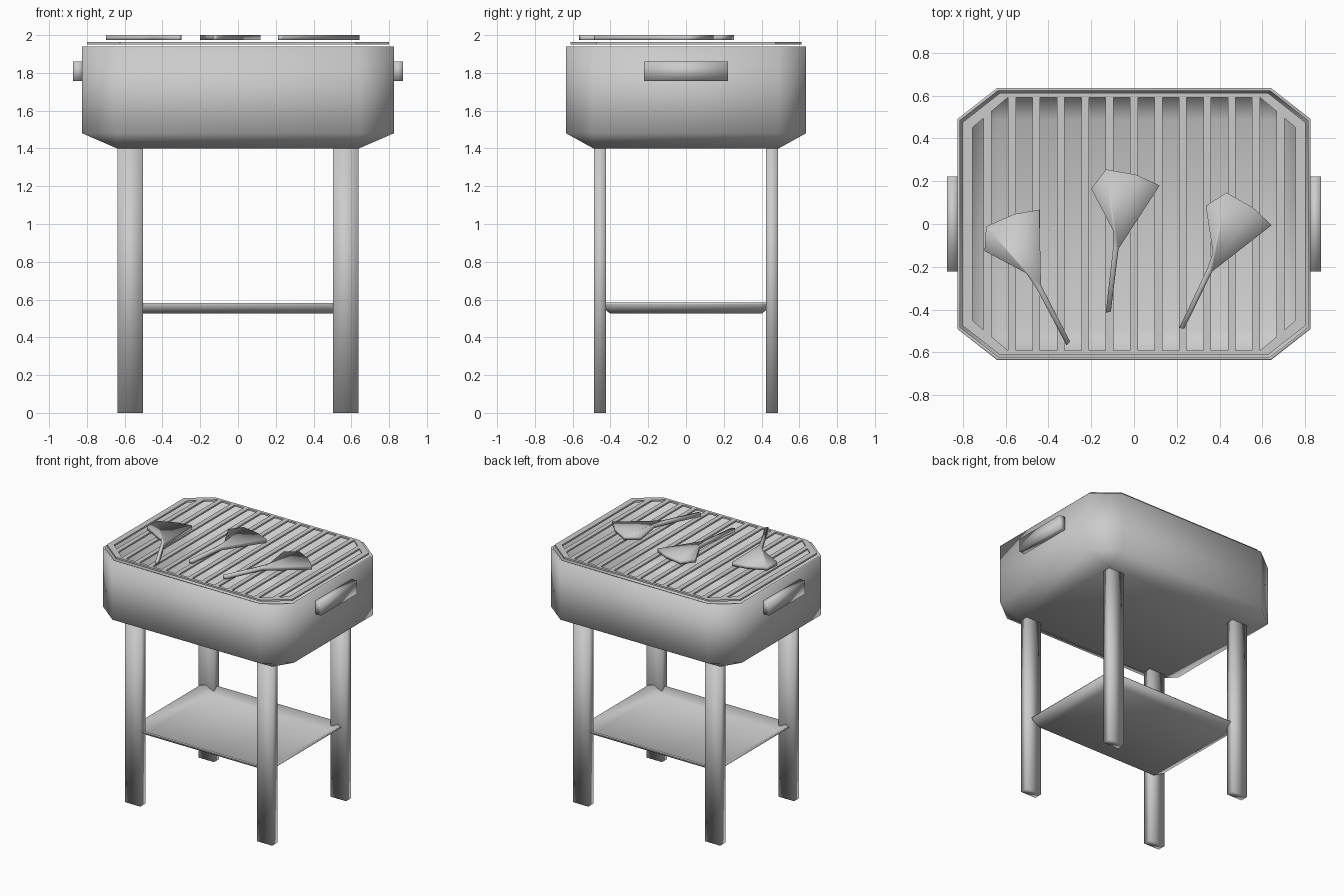
import bpy, bmesh
from math import radians, cos, sin

if "Cube" in bpy.data.objects:
    bpy.data.objects.remove(bpy.data.objects["Cube"])


def make_object(name, bm, smooth=None):
    bmesh.ops.recalc_face_normals(bm, faces=bm.faces)
    me = bpy.data.meshes.new(name)
    bm.to_mesh(me)
    bm.free()
    ob = bpy.data.objects.new(name, me)
    bpy.context.collection.objects.link(ob)
    if smooth == "all":
        for p in me.polygons:
            p.use_smooth = True
    return ob


def octagon(x, y, X, Y):
    # rectangle X by Y with cut corners, anticlockwise from the back right
    return [(X, y), (x, Y), (-x, Y), (-X, y), (-X, -y), (-x, -Y), (x, -Y), (X, -y)]


def prism(bm, outline, z0, z1):
    low = [bm.verts.new((x, y, z0)) for x, y in outline]
    top = [bm.verts.new((x, y, z1)) for x, y in outline]
    n = len(outline)
    bm.faces.new(low[::-1])
    bm.faces.new(top)
    for i in range(n):
        j = (i + 1) % n
        bm.faces.new((low[i], low[j], top[j], top[i]))


def box(name, x0, x1, y0, y1, z0, z1):
    bm = bmesh.new()
    prism(bm, [(x0, y0), (x1, y0), (x1, y1), (x0, y1)], z0, z1)
    return make_object(name, bm, "all")


def tray(name, x, y, X, Y, heights, thickness):
    # rectangular floor rising to an octagonal rim, open at the top
    bm = bmesh.new()
    floor = [bm.verts.new((sx * x, sy * y, heights[0]))
             for sx, sy in ((1, 1), (-1, 1), (-1, -1), (1, -1))]
    rings = [[bm.verts.new((a, b, z)) for a, b in octagon(x, y, X, Y)] for z in heights[1:]]
    r = rings[0]
    bm.faces.new(floor[::-1])
    for i in range(4):
        j = (i + 1) % 4
        bm.faces.new((floor[i], r[2 * i], r[2 * i + 1]))
        bm.faces.new((floor[i], r[2 * i + 1], r[2 * j], floor[j]))
    for lo, hi in zip(rings, rings[1:]):
        for i in range(8):
            j = (i + 1) % 8
            bm.faces.new((lo[i], lo[j], hi[j], hi[i]))
    me = make_object(name, bm, "all")
    # make sure normals face outward before thickening inward
    if me.data.polygons[0].normal.z > 0:
        me.data.flip_normals()
    mod = me.modifiers.new("wall", 'SOLIDIFY')
    mod.thickness = thickness
    mod.offset = -1
    return me


# fire bowl and lower shelf
tray("fire_bowl", 0.64, 0.49, 0.825, 0.635, (1.40, 1.48, 1.94), 0.015)
tray("lower_shelf", 0.52, 0.40, 0.61, 0.465, (0.525, 0.575), 0.01)

# legs and side handles
for sx, side in ((-1, "left"), (1, "right")):
    for sy, end in ((-1, "front"), (1, "back")):
        xs = sorted((sx * 0.503, sx * 0.637))
        ys = sorted((sy * 0.423, sy * 0.487))
        box(f"{end}_{side}_leg", *xs, *ys, 0, 1.40)
    box(f"{side}_handle", *sorted((sx * 0.82, sx * 0.873)), -0.222, 0.222, 1.758, 1.861)

# grate frame
Z0, Z1 = 1.95, 1.963
outer = octagon(0.625, 0.475, 0.80, 0.612)
inner = octagon(0.59, 0.45, 0.755, 0.59)
bm = bmesh.new()
rings = [[bm.verts.new((x, y, z)) for x, y in o]
         for o, z in ((outer, Z0), (outer, Z1), (inner, Z1), (inner, Z0))]
for k in range(4):
    a, b = rings[k], rings[(k + 1) % 4]
    for i in range(8):
        j = (i + 1) % 8
        bm.faces.new((a[i], a[j], b[j], b[i]))
make_object("grate_frame", bm)


# grate bars, trimmed to the inside of the frame
def bar_end(x):
    return min(0.59, 0.59 - (abs(x) - 0.59) * 0.14 / 0.165)


bm = bmesh.new()
for k in range(-6, 7):
    a, b = k * 0.114 - 0.018, k * 0.114 + 0.018
    prism(bm, [(a, -bar_end(a)), (b, -bar_end(b)), (b, bar_end(b)), (a, bar_end(a))], Z0, Z1)
make_object("grate_bars", bm)

# three spatulas sharing one outline, turned about the handle end
SPATULA = [(-0.012, 0), (0.012, 0.006), (0.048, 0.30), (0.24, 0.595), (0.13, 0.645),
           (-0.01, 0.67), (-0.08, 0.58), (0.022, 0.385), (0.022, 0.30)]
for name, px, py, deg in (("left_spatula", -0.305, -0.56, 34.3),
                          ("middle_spatula", -0.12, -0.415, 0),
                          ("right_spatula", 0.222, -0.49, -19)):
    c, s = cos(radians(deg)), sin(radians(deg))
    bm = bmesh.new()
    prism(bm, [(px + c * x - s * y, py + s * x + c * y) for x, y in SPATULA], 1.973, 2.0)
    make_object(name, bm, "all")
